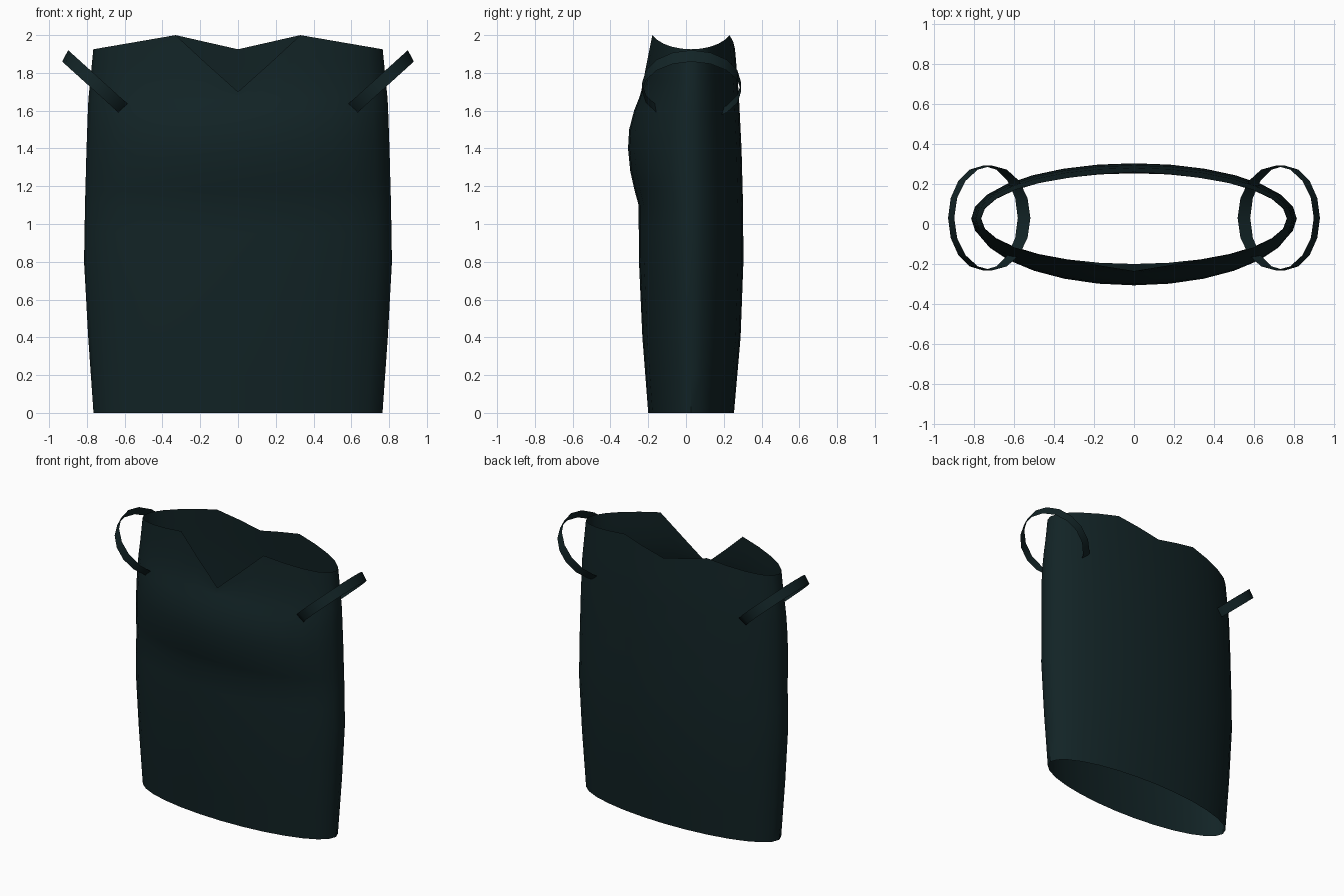
import bpy, bmesh, math
from mathutils import Vector

if "Cube" in bpy.data.objects:
    bpy.data.objects.remove(bpy.data.objects["Cube"])

CY = 0.027          # depth centre of the garment
SEG = 28            # columns around the body

cloth = bpy.data.materials.new("dark_teal_cloth")
cloth.diffuse_color = (0.006, 0.017, 0.019, 1)
cloth.use_nodes = True
cloth.node_tree.nodes["Principled BSDF"].inputs["Base Color"].default_value = cloth.diffuse_color


def lerp_table(table, z):
    """Linear lookup in a list of (height, value) pairs."""
    for (z0, a), (z1, b) in zip(table, table[1:]):
        if z <= z1:
            return a + (b - a) * (z - z0) / (z1 - z0)
    return table[-1][1]


# Half width, front depth and back depth by height
WIDTH = [(0, .765), (.4, .793), (.8, .815), (1.1, .81), (1.4, .802), (1.65, .793), (1.925, .766), (2, .76)]
FRONT = [(0, .227), (.4, .258), (.8, .276), (1.1, .278), (1.18, .3), (1.28, .322), (1.4, .334),
         (1.5, .328), (1.6, .302), (1.7, .262), (1.8, .245), (2, .228)]
BACK = [(0, .227), (.4, .262), (.8, .277), (1.1, .275), (1.4, .267), (1.7, .252), (2, .226)]


def surface_point(angle, z):
    depth = FRONT if math.sin(angle) < 0 else BACK
    return Vector((lerp_table(WIDTH, z) * math.cos(angle),
                   CY + lerp_table(depth, z) * math.sin(angle), z))


def neckline(angle):
    """Top edge: shoulder peaks, low sides, deep V in front, shallow V behind."""
    x = abs(math.cos(angle)) * .766
    if x > .333:
        return 2 - .075 * (x - .333) / (.766 - .333)
    centre = 1.7 if math.sin(angle) < 0 else 1.925
    return centre + (2 - centre) * x / .333


def grid_object(name, rows, wrap_rows=False):
    """Skin a list of closed point loops."""
    bm = bmesh.new()
    loops = [[bm.verts.new(p) for p in row] for row in rows]
    n = len(rows[0])
    pairs = list(zip(loops, loops[1:]))
    for low, high in pairs:
        for i in range(n):
            j = (i + 1) % n
            bm.faces.new((low[i], low[j], high[j], high[i]))
    mesh = bpy.data.meshes.new(name)
    bm.to_mesh(mesh)
    bm.free()
    mesh.materials.append(cloth)
    obj = bpy.data.objects.new(name, mesh)
    bpy.context.collection.objects.link(obj)
    bpy.ops.object.select_all(action='DESELECT')
    obj.select_set(True)
    bpy.context.view_layer.objects.active = obj
    bpy.ops.object.shade_smooth_by_angle(angle=math.radians(40))
    return obj


# Open body tube: level rows up to the chest, then rows that blend to the neckline
angles = [-math.pi / 2 + 2 * math.pi * i / SEG for i in range(SEG)]
rows = [[surface_point(a, z) for a in angles]
        for z in (0, .2, .4, .6, .8, .95, 1.1, 1.18, 1.28, 1.4, 1.5, 1.6, 1.66)]
for t in (.33, .67, 1):
    rows.append([surface_point(a, 1.66 + t * (neckline(a) - 1.66)) for a in angles])
grid_object("bodice", rows)


# Tilted arm bands: full elliptical loops dropping off the shoulders
def arm_band(name, side):
    lower, upper = [], []
    for i in range(16):
        a = 2 * math.pi * i / 16
        c = math.cos(a)
        mid = Vector((.7325 + .1825 * c, .03 + .262 * math.sin(a), 1.725 + .165 * c))
        half = Vector((-.0235 + .008 * c, 0, .0235 + .007 * c))
        for ring, p in ((lower, mid - half), (upper, mid + half)):
            ring.append(Vector((side * p.x, p.y, p.z)))
    if side < 0:
        lower.reverse()
        upper.reverse()
    grid_object(name, [lower, upper])


arm_band("right_arm_band", 1)
arm_band("left_arm_band", -1)
